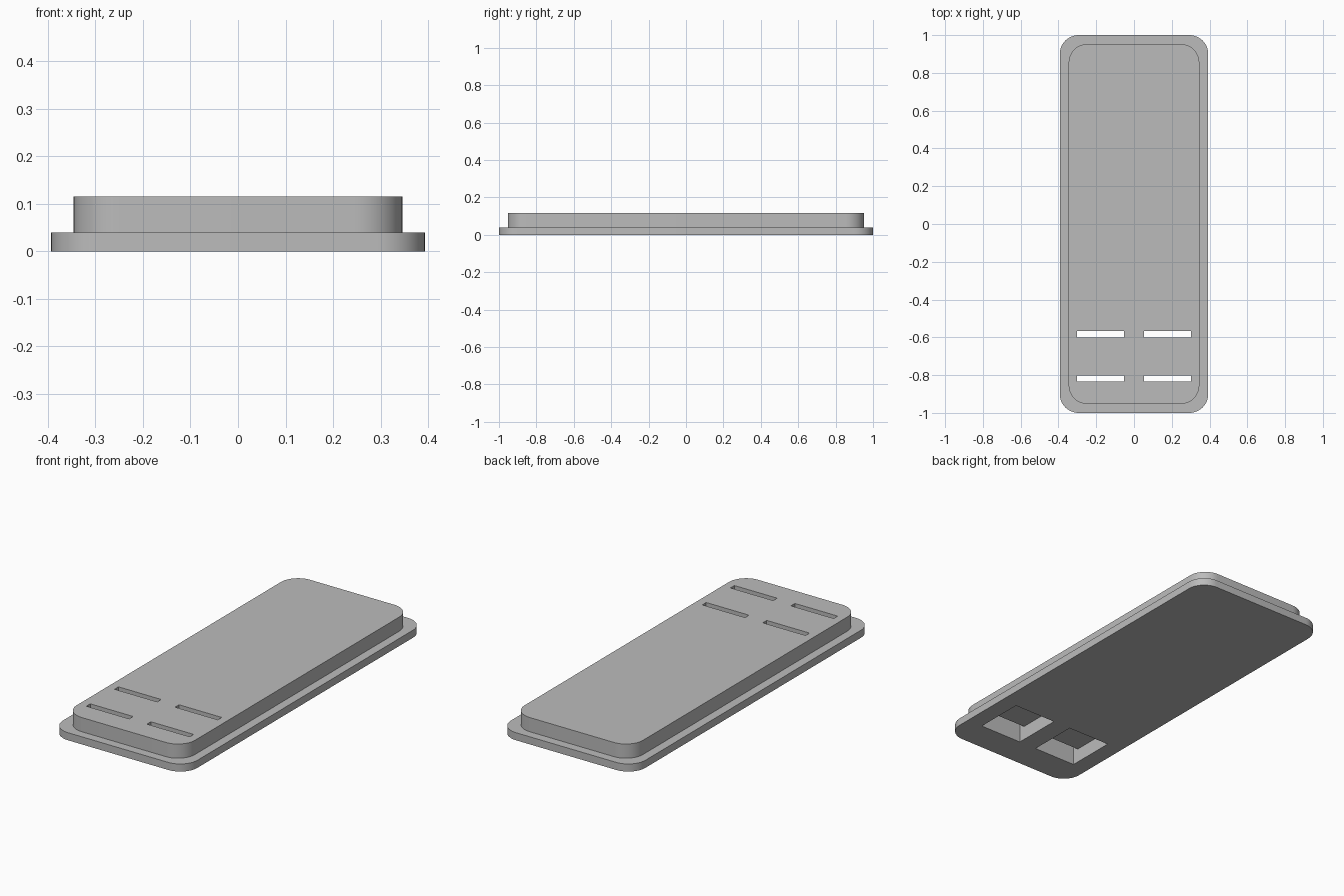
import bpy, bmesh, math

cube = bpy.data.objects.get("Cube")
if cube:
    bpy.data.objects.remove(cube, do_unlink=True)

grey = bpy.data.materials.new("mid_grey")
grey.use_nodes = True
grey.diffuse_color = (0.5, 0.5, 0.5, 1)
grey.node_tree.nodes["Principled BSDF"].inputs["Base Color"].default_value = (0.5, 0.5, 0.5, 1)

BASE_TOP, TOP, POCKET_TOP = 0.04, 0.115, 0.075


def rounded_ring(bm, hx, hy, r, z, steps=12):
    """Ring of vertices around a rounded rectangle."""
    ring = []
    for k, (sx, sy) in enumerate([(1, 1), (-1, 1), (-1, -1), (1, -1)]):
        for i in range(steps + 1):
            a = (k + i / steps) * math.pi / 2
            ring.append(bm.verts.new((sx * (hx - r) + r * math.cos(a),
                                      sy * (hy - r) + r * math.sin(a), z)))
    return ring


def finish(bm, name):
    bmesh.ops.recalc_face_normals(bm, faces=bm.faces)
    mesh = bpy.data.meshes.new(name)
    bm.to_mesh(mesh)
    bm.free()
    mesh.materials.append(grey)
    obj = bpy.data.objects.new(name, mesh)
    bpy.context.collection.objects.link(obj)
    return obj


def box(bm, x0, x1, y0, y1, z0, z1):
    made = bmesh.ops.create_cube(bm, size=1)["verts"]
    bmesh.ops.scale(bm, vec=(x1 - x0, y1 - y0, z1 - z0), verts=made)
    bmesh.ops.translate(bm, vec=((x0 + x1) / 2, (y0 + y1) / 2, (z0 + z1) / 2), verts=made)


# Stepped plate: wide flange below, narrower block above
bm = bmesh.new()
rings = [rounded_ring(bm, hx, hy, 0.1, z) for hx, hy, z in (
    (0.393, 1.0, 0), (0.393, 1.0, BASE_TOP),
    (0.346, 0.953, BASE_TOP), (0.346, 0.953, TOP))]
for low, high in zip(rings, rings[1:]):
    for i in range(len(low)):
        j = (i + 1) % len(low)
        bm.faces.new((low[i], low[j], high[j], high[i]))
bm.faces.new(rings[0])
bm.faces.new(rings[-1])
plate = finish(bm, "stepped_plate")

# Strap pockets open below, with a slot through the top at each end
for cutter_name, spans, z1 in (
        ("pocket_cutter", [(-0.835, -0.567)], POCKET_TOP),
        ("slot_cutter", [(-0.835, -0.802), (-0.6, -0.567)], 0.2)):
    bm = bmesh.new()
    for x0, x1 in ((-0.302, -0.052), (0.052, 0.302)):
        for y0, y1 in spans:
            box(bm, x0, x1, y0, y1, -0.1, z1)
    cutter = finish(bm, cutter_name)
    cutter.hide_render = True
    cutter.hide_set(True)
    cut = plate.modifiers.new(cutter_name, 'BOOLEAN')
    cut.operation, cut.solver, cut.object = 'DIFFERENCE', 'EXACT', cutter

# Apply the cuts and remove the helpers
bpy.ops.object.select_all(action='DESELECT')
bpy.context.view_layer.objects.active = plate
plate.select_set(True)
for cut in list(plate.modifiers):
    helper = cut.object
    bpy.ops.object.modifier_apply(modifier=cut.name)
    bpy.data.objects.remove(helper, do_unlink=True)
bpy.ops.object.shade_smooth_by_angle(angle=math.radians(30))
